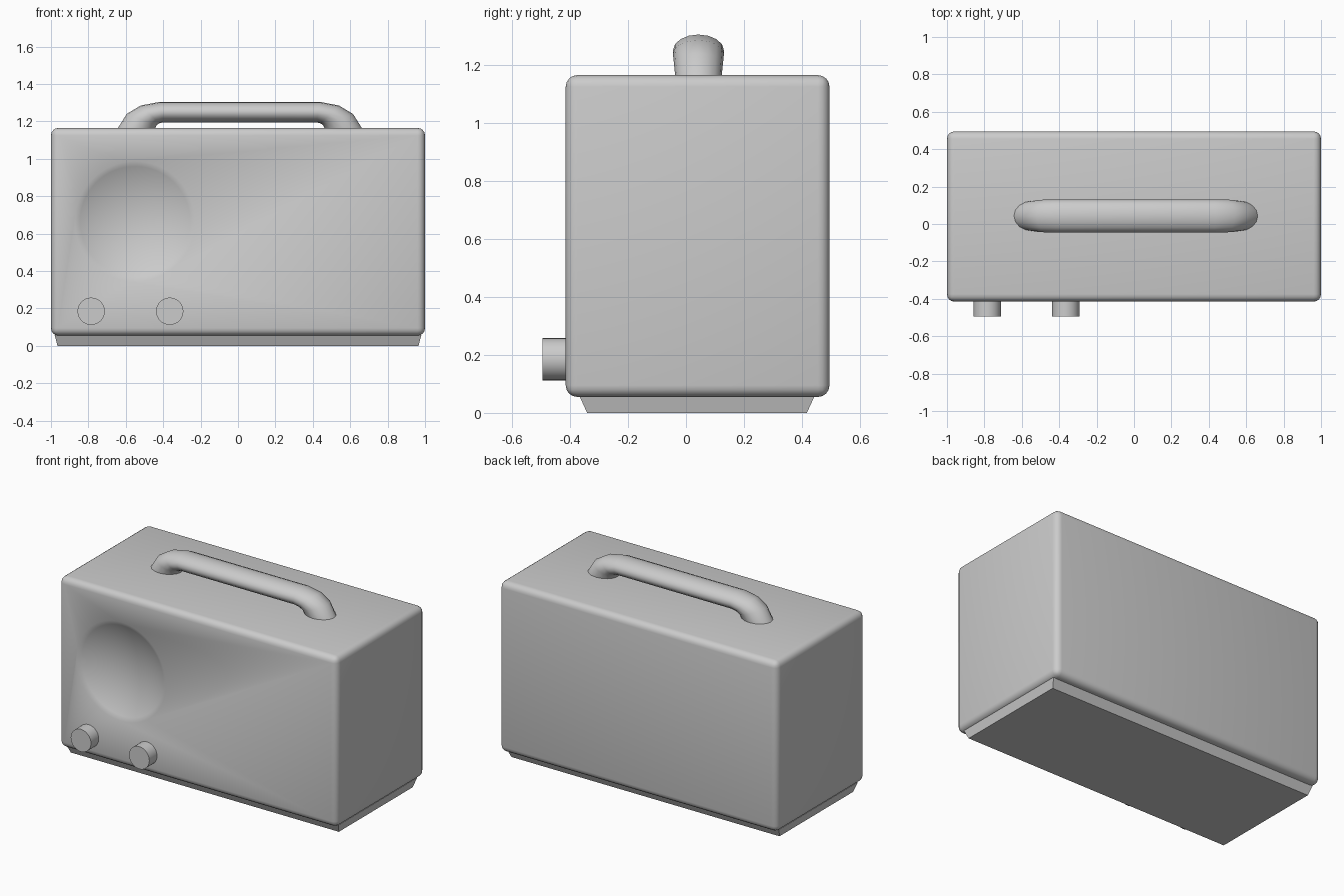
import bpy, bmesh, math
from mathutils import Matrix, Vector

if "Cube" in bpy.data.objects:
    bpy.data.objects.remove(bpy.data.objects["Cube"])

GREY = (0.6, 0.6, 0.6, 1)
grey = bpy.data.materials.new("plain grey")
grey.use_nodes = True
grey.diffuse_color = GREY
grey.node_tree.nodes["Principled BSDF"].inputs["Base Color"].default_value = GREY


def make_object(name, bm):
    bmesh.ops.recalc_face_normals(bm, faces=bm.faces[:])
    mesh = bpy.data.meshes.new(name)
    bm.to_mesh(mesh)
    bm.free()
    obj = bpy.data.objects.new(name, mesh)
    bpy.context.collection.objects.link(obj)
    mesh.materials.append(grey)
    return obj


def activate(obj):
    bpy.ops.object.select_all(action='DESELECT')
    obj.select_set(True)
    bpy.context.view_layer.objects.active = obj


def smooth(obj, degrees):
    activate(obj)
    bpy.ops.object.shade_smooth_by_angle(angle=math.radians(degrees))


def box(low, high):
    low, high = Vector(low), Vector(high)
    bm = bmesh.new()
    bmesh.ops.create_cube(bm, size=1)
    bmesh.ops.scale(bm, vec=high - low, verts=bm.verts[:])
    bmesh.ops.translate(bm, vec=(low + high) / 2, verts=bm.verts[:])
    return bm


# Rounded cabinet
FRONT = -0.415
bm = box((-1, FRONT, 0.055), (1, 0.495, 1.165))
bmesh.ops.bevel(bm, geom=bm.edges[:], offset=0.04, segments=4, profile=0.5, affect='EDGES')
cabinet = make_object("cabinet", bm)

# Shallow speaker dish cut into the front
dish_radius, dish_depth = 0.322, 0.08
ball = (dish_radius ** 2 + dish_depth ** 2) / (2 * dish_depth)
bm = bmesh.new()
bmesh.ops.create_uvsphere(bm, u_segments=64, v_segments=64, radius=ball)
bmesh.ops.rotate(bm, matrix=Matrix.Rotation(math.pi / 2, 3, 'X'), verts=bm.verts[:])
bmesh.ops.translate(bm, vec=(-0.55, FRONT + dish_depth - ball, 0.665), verts=bm.verts[:])
cutter = make_object("dish_cutter", bm)
cutter.hide_render = True
cut = cabinet.modifiers.new("dish", 'BOOLEAN')
cut.operation, cut.object, cut.solver = 'DIFFERENCE', cutter, 'EXACT'
activate(cabinet)
bpy.ops.object.modifier_apply(modifier=cut.name)
bpy.data.objects.remove(cutter)
smooth(cabinet, 32)

# Tapered plinth
bm = box((-0.98, -0.367, 0), (0.98, 0.443, 0.057))
for v in bm.verts:
    if v.co.z < 0.01:
        v.co.x -= math.copysign(0.015, v.co.x)
        v.co.y -= math.copysign(0.026, v.co.y)
make_object("plinth", bm)

# Control knobs
for side, x in (("right", -0.785), ("left", -0.365)):
    bm = bmesh.new()
    bmesh.ops.create_cone(bm, cap_ends=True, segments=32, radius1=0.073, radius2=0.073, depth=0.1)
    bmesh.ops.rotate(bm, matrix=Matrix.Rotation(math.pi / 2, 3, 'X'), verts=bm.verts[:])
    bmesh.ops.translate(bm, vec=(x, -0.445, 0.185), verts=bm.verts[:])
    smooth(make_object(side + "_knob", bm), 30)

# Carrying handle: oval rings between outer and inner edges, mirrored end to end
stations = [  # outer x, outer z, inner x, inner z, half width
    (0.655, 1.16, 0.455, 1.16, 0.080),
    (0.605, 1.24, 0.445, 1.18, 0.085),
    (0.53, 1.285, 0.43, 1.19, 0.088),
    (0.425, 1.305, 0.41, 1.195, 0.088),
]
path = [(-a, b, -c, d, w) for a, b, c, d, w in stations] + stations[::-1]
SIDES = 16
bm = bmesh.new()
rings = []
for ox, oz, ix, iz, w in path:
    outer, inner = Vector((ox, 0, oz)), Vector((ix, 0, iz))
    middle, arm = (outer + inner) / 2, (outer - inner) / 2
    ring = []
    for k in range(SIDES):
        a = math.tau * k / SIDES
        ring.append(bm.verts.new(middle + arm * math.cos(a) + Vector((0.01, 0.043 + w * math.sin(a), 0))))
    rings.append(ring)
for r, s in zip(rings, rings[1:]):
    for k in range(SIDES):
        n = (k + 1) % SIDES
        bm.faces.new((r[k], r[n], s[n], s[k]))
bm.faces.new(rings[0])
bm.faces.new(rings[-1])
smooth(make_object("carrying_handle", bm), 50)
